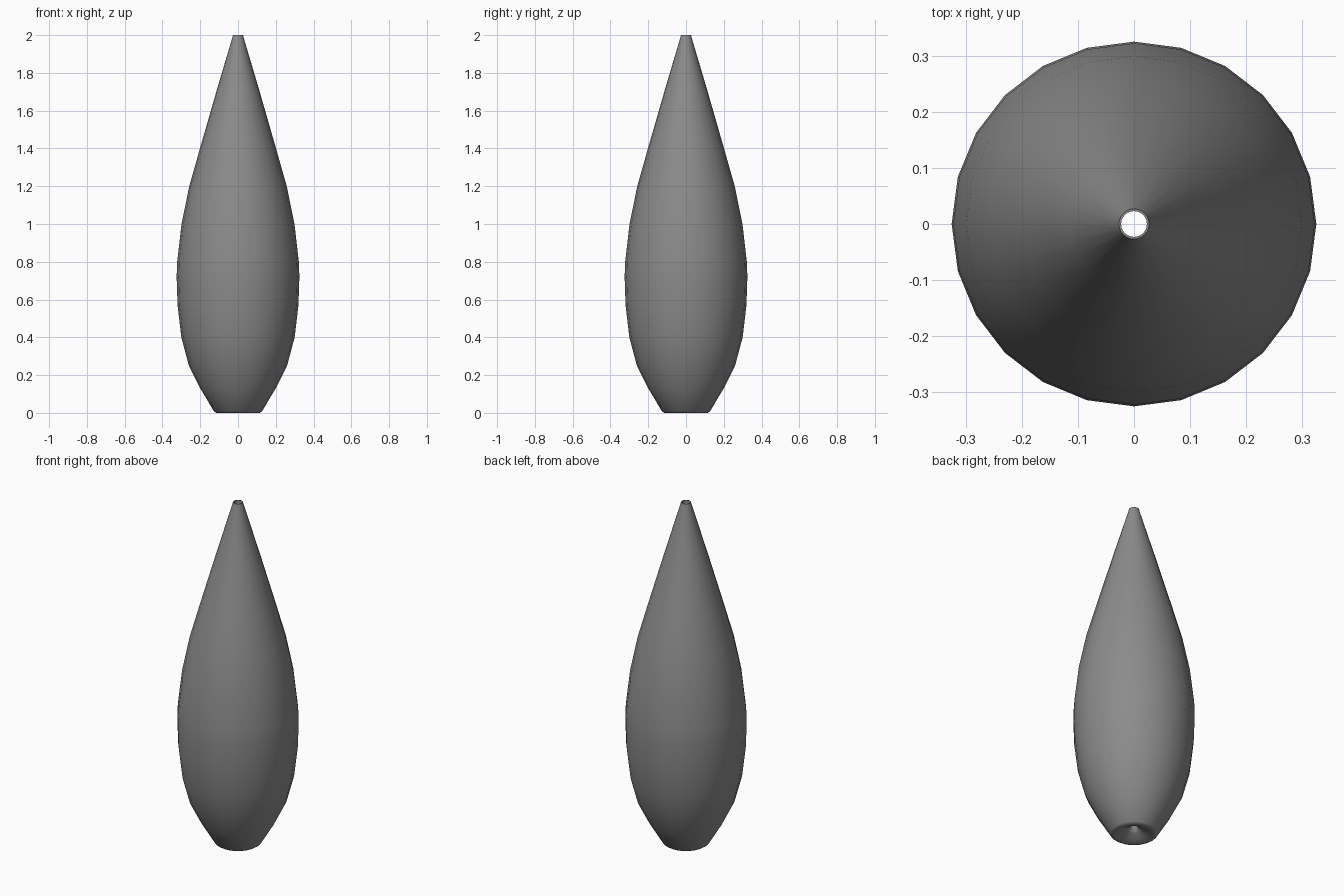
import bpy
import bmesh
import math

cube = bpy.data.objects.get("Cube")
if cube:
    bpy.data.objects.remove(cube, do_unlink=True)

SIDES = 24

# Closed cross-section (radius, height): bore, dished base, teardrop wall, top rim
profile = [
    (0.023, 0.04), (0.04, 0.03), (0.07, 0.012), (0.1, 0.001), (0.115, 0.0),
    (0.127, 0.008), (0.2, 0.13), (0.26, 0.25), (0.3, 0.4), (0.32, 0.57),
    (0.325, 0.72), (0.322, 0.8), (0.299, 1.0), (0.258, 1.2), (0.2, 1.405),
    (0.115, 1.7), (0.029, 1.99), (0.027, 2.0), (0.023, 2.0),
]

# Teardrop body turned around the vertical axis
bm = bmesh.new()
rings = []
for radius, height in profile:
    ring = []
    for i in range(SIDES):
        a = math.tau * i / SIDES
        ring.append(bm.verts.new((radius * math.cos(a), radius * math.sin(a), height)))
    rings.append(ring)
for k, low in enumerate(rings):
    high = rings[(k + 1) % len(rings)]
    for i in range(SIDES):
        j = (i + 1) % SIDES
        bm.faces.new((low[i], low[j], high[j], high[i]))
bmesh.ops.recalc_face_normals(bm, faces=bm.faces)

mesh = bpy.data.meshes.new("teardrop_body")
bm.to_mesh(mesh)
bm.free()
body = bpy.data.objects.new("teardrop_body", mesh)
bpy.context.collection.objects.link(body)

# Plain grey surface
grey = bpy.data.materials.new("mid grey")
grey.use_nodes = True
color = (0.26, 0.26, 0.26, 1.0)
grey.diffuse_color = color
grey.node_tree.nodes["Principled BSDF"].inputs["Base Color"].default_value = color
mesh.materials.append(grey)

# Smooth wall with a crisp top rim
bpy.ops.object.select_all(action="DESELECT")
body.select_set(True)
bpy.context.view_layer.objects.active = body
bpy.ops.object.shade_smooth_by_angle(angle=math.radians(60))
